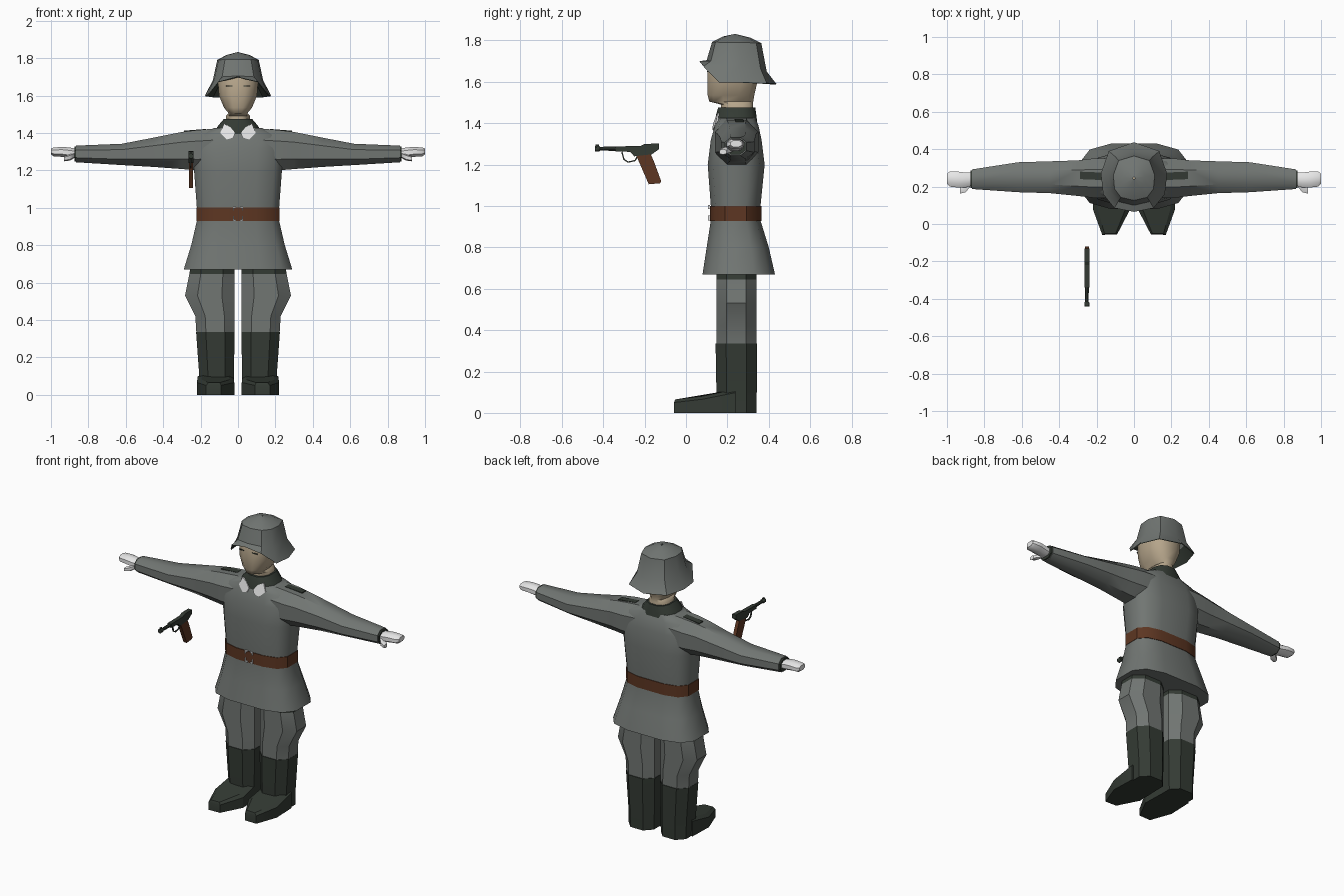
import bpy, bmesh, math
from mathutils import Vector

cube = bpy.data.objects.get("Cube")
if cube:
    bpy.data.objects.remove(cube)


def material(name, rgb):
    m = bpy.data.materials.new(name)
    m.use_nodes = True
    m.diffuse_color = (*rgb, 1)
    m.node_tree.nodes["Principled BSDF"].inputs["Base Color"].default_value = (*rgb, 1)
    return m


CLOTH = material("field grey cloth", (0.165, 0.18, 0.17))
GREEN = material("dark green", (0.034, 0.043, 0.034))
BROWN = material("brown leather", (0.11, 0.037, 0.016))
SKIN = material("skin", (0.47, 0.38, 0.26))
WHITE = material("white", (0.8, 0.8, 0.8))


def finish(name, bm, mats, smooth=40):
    bmesh.ops.recalc_face_normals(bm, faces=bm.faces)
    me = bpy.data.meshes.new(name)
    bm.to_mesh(me)
    bm.free()
    for m in mats:
        me.materials.append(m)
    ob = bpy.data.objects.new(name, me)
    bpy.context.collection.objects.link(ob)
    if smooth:
        bpy.ops.object.select_all(action='DESELECT')
        ob.select_set(True)
        bpy.context.view_layer.objects.active = ob
        bpy.ops.object.shade_smooth_by_angle(angle=math.radians(smooth))
    return ob


def oval(a0, a1, b0, b1, n=12, square=0.75):
    """Rounded-box outline between the given limits."""
    pts = []
    for i in range(n):
        t = 2 * math.pi * (i + 0.5) / n
        c, s = math.cos(t), math.sin(t)
        k = math.cos(math.pi / n)
        c, s = [math.copysign(min(1, abs(v) / k) ** square, v) for v in (c, s)]
        pts.append(((a0 + a1) / 2 + c * (a1 - a0) / 2, (b0 + b1) / 2 + s * (b1 - b0) / 2))
    return pts


def loft(name, rings, mats, smooth=40, caps=True, rule=None):
    bm = bmesh.new()
    loops = [[bm.verts.new(p) for p in r] for r in rings]
    n = len(loops[0])
    for lo, hi in zip(loops, loops[1:]):
        for i in range(n):
            bm.faces.new((lo[i], lo[(i + 1) % n], hi[(i + 1) % n], hi[i]))
    if caps:
        bm.faces.new(loops[0])
        bm.faces.new(loops[-1])
    bm.normal_update()
    if rule:
        for f in bm.faces:
            f.material_index = rule(f)
    return finish(name, bm, mats, smooth)


def stack(name, rows, mats, n=12, square=0.75, **kw):
    """Loft upwards; each row is z, x0, x1, y0, y1."""
    return loft(name, [[(x, y, r[0]) for x, y in oval(*r[1:], n, square)] for r in rows], mats, **kw)


def sleeve(name, rows, mats, side, n=8, square=0.9, **kw):
    """Loft sideways; each row is x, y0, y1, z0, z1."""
    return loft(name, [[(side * r[0], y, z) for y, z in oval(*r[1:], n, square)] for r in rows], mats, **kw)


def plate(name, outline, a, b, place, mat):
    """Flat outline thickened from a to b, mapped by place(u, v, depth)."""
    return loft(name, [[place(u, v, d) for u, v in outline] for d in (a, b)], [mat], smooth=0)


def box(name, lo, hi, mat):
    outline = [(lo[0], lo[1]), (hi[0], lo[1]), (hi[0], hi[1]), (lo[0], hi[1])]
    return plate(name, outline, lo[2], hi[2], lambda u, v, d: (u, v, d), mat)


# Tunic with flared skirt, dark lining below
stack("tunic", [(0.67, -.29, .29, .08, .43), (0.80, -.25, .25, .10, .40), (0.93, -.22, .22, .12, .36),
                (1.0, -.22, .22, .12, .36), (1.2, -.235, .235, .105, .38), (1.32, -.24, .24, .12, .365),
                (1.39, -.21, .21, .14, .35), (1.425, -.13, .13, .15, .335)], [CLOTH, GREEN],
      square=0.65, rule=lambda f: int(f.normal.z < -.95 and f.calc_center_median().z < .7))
stack("belt", [(z, -.223, .223, .116, .364) for z in (.928, 1.0)], [BROWN], square=0.65)

# Buckle frame of four corner brackets
for sx in (-1, 1):
    for z0, z1 in ((.93, .942), (.998, 1.01)):
        x0, x1 = sorted((sx * .01, sx * .028))
        box("buckle_bar", (x0, .107, z0), (x1, .115, z1 - .004), WHITE)
    x0, x1 = sorted((sx * .022, sx * .028))
    for z0 in (.935, .985):
        box("buckle_side", (x0, .107, z0), (x1, .115, z0 + .02), WHITE)

# Collar
stack("collar", [(1.395, -.135, .135, .14, .345), (1.44, -.105, .105, .145, .34),
                 (1.475, -.075, .075, .155, .335)], [GREEN], square=0.8)

for side, label in ((1, "left_"), (-1, "right_")):
    # Collar tab and shoulder strap
    tab = [(.025, 1.375), (.06, 1.365), (.095, 1.40), (.075, 1.45), (.04, 1.43), (.015, 1.40)]
    plate(label + "collar_tab", tab, 0, .008,
          lambda u, v, d: (side * u, .122 + d + (v - 1.37) * .25 + u * .15, v), WHITE)
    strap = [(.17, .235), (.29, .24), (.29, .28), (.17, .275)]
    plate(label + "shoulder_strap", strap, 0, .008,
          lambda u, v, d: (side * u, v, 1.413 + d - max(0, u - .2) * .1), GREEN)

    # Arm, cuff, glove and thumb
    sleeve(label + "arm", [(.10, .14, .35, 1.20, 1.425), (.22, .14, .35, 1.20, 1.415),
                           (.30, .15, .34, 1.207, 1.405), (.45, .165, .335, 1.218, 1.375),
                           (.62, .17, .33, 1.228, 1.342), (.865, .187, .292, 1.243, 1.332)],
           [CLOTH], side)
    sleeve(label + "cuff", [(.855, .192, .287, 1.248, 1.327), (.875, .192, .287, 1.248, 1.327)],
           [GREEN], side)
    sleeve(label + "glove", [(.865, .205, .275, 1.265, 1.315), (.90, .195, .275, 1.265, 1.322),
                             (.94, .195, .28, 1.272, 1.325), (.985, .20, .28, 1.275, 1.322),
                             (1.0, .215, .27, 1.285, 1.317)], [WHITE], side)
    sleeve(label + "thumb", [(.875, .20, .24, 1.265, 1.295), (.90, .17, .215, 1.252, 1.285),
                             (.93, .162, .195, 1.248, 1.275)], [WHITE], side, n=6)

    # Breeches, boot and foot
    def xs(a, b):
        return tuple(sorted((side * a, side * b)))
    stack(label + "trouser", [(.32, *xs(.02, .222), .147, .34), (.42, *xs(.02, .228), .147, .34),
                              (.53, *xs(.02, .283), .147, .34), (.645, *xs(.02, .26), .147, .34),
                              (.68, *xs(.02, .255), .147, .34)], [CLOTH, GREEN], n=8, square=.8,
          smooth=25, rule=lambda f: int(f.calc_center_median().z > .65))
    stack(label + "boot", [(0, *xs(.025, .205), .15, .34), (.10, *xs(.022, .207), .147, .342),
                           (.335, *xs(.018, .224), .143, .344)], [GREEN], n=8, square=.8)
    sole = [(.025, .24), (.02, .08), (.09, -.055), (.17, -.058), (.22, .08), (.215, .24)]
    loft(label + "foot", [[(side * u, v, 0) for u, v in sole],
                          [(side * u, v, .05 + max(0, v) * .2) for u, v in sole],
                          [(side * (.12 + (u - .12) * .75), v * .97 + .004, .065 + max(0, v) * .2)
                           for u, v in sole]], [GREEN], smooth=25)

    # Eye line
    x0, x1 = sorted((side * .03, side * .065))
    box(label + "eye", (x0, .101, 1.648), (x1, .107, 1.653), GREEN)

# Head and neck
stack("head", [(1.40, -.065, .065, .17, .32), (1.49, -.065, .065, .17, .325),
               (1.505, -.05, .05, .112, .325), (1.535, -.075, .075, .105, .33),
               (1.60, -.102, .102, .103, .345), (1.68, -.108, .108, .105, .35),
               (1.75, -.095, .095, .13, .34)], [SKIN], square=.8, smooth=50)

# Helmet: half outline of rim mirrored, then crown rings
half_rim = [(0, .065, 1.70), (.105, .085, 1.675), (.165, .16, 1.60),
            (.177, .27, 1.60), (.135, .39, 1.594), (0, .437, 1.59)]
half_brow = [(0, .10, 1.705), (.085, .12, 1.70), (.127, .175, 1.685),
             (.135, .265, 1.68), (.10, .36, 1.665), (0, .39, 1.65)]


def mirrored(half):
    return half + [(-x, y, z) for x, y, z in half[-2:0:-1]]


def shrink(ring, k, z):
    return [(x * k, .245 + (y - .245) * k, z + (pz - 1.68) * .1) for x, y, pz in ring]


rim, brow = mirrored(half_rim), mirrored(half_brow)
shell = loft("helmet", [rim, brow, shrink(brow, .82, 1.79), shrink(brow, .45, 1.817),
                        shrink(brow, .04, 1.83)], [CLOTH], smooth=35, caps=False)
inner = [[(x * .985, .25 + (y - .25) * .985, z - .004) for x, y, z in ring] for ring in (rim, brow)]
loft("helmet_lining", inner, [GREEN], smooth=35, caps=False)

# Pistol hovering before the right side
def side_on(u, v, d):
    return (-.252 + d, u, v)


frame = [(-.34, 1.263), (-.34, 1.288), (-.22, 1.29), (-.20, 1.30), (-.13, 1.302), (-.13, 1.275),
         (-.165, 1.25), (-.25, 1.24), (-.27, 1.262)]
grip = [(-.24, 1.243), (-.17, 1.25), (-.155, 1.215), (-.12, 1.12), (-.125, 1.11), (-.18, 1.105)]
guard = [(-.31, 1.262), (-.30, 1.225), (-.28, 1.212), (-.245, 1.22), (-.235, 1.24)]
plate("pistol_frame", frame, -.013, .013, side_on, GREEN)
plate("pistol_grip", grip, -.011, .011, side_on, BROWN)
for (u0, v0), (u1, v1) in zip(guard, guard[1:]):
    t = Vector((u1 - u0, v1 - v0)).normalized() * .003
    strip = [(u0 - t.y, v0 + t.x), (u1 - t.y, v1 + t.x), (u1 + t.y, v1 - t.x), (u0 + t.y, v0 - t.x)]
    plate("pistol_trigger_guard", strip, -.004, .004, side_on, GREEN)


def barrel_ring(y, r):
    return [(-.252 + a, y, 1.277 + b) for a, b in oval(-r, r, -r, r, 8, 1)]


loft("pistol_barrel", [barrel_ring(y, r) for y, r in
                       ((-.44, .013), (-.42, .013), (-.415, .009), (-.33, .011))], [GREEN])
box("pistol_front_sight", (-.255, -.437, 1.285), (-.249, -.42, 1.297), GREEN)
